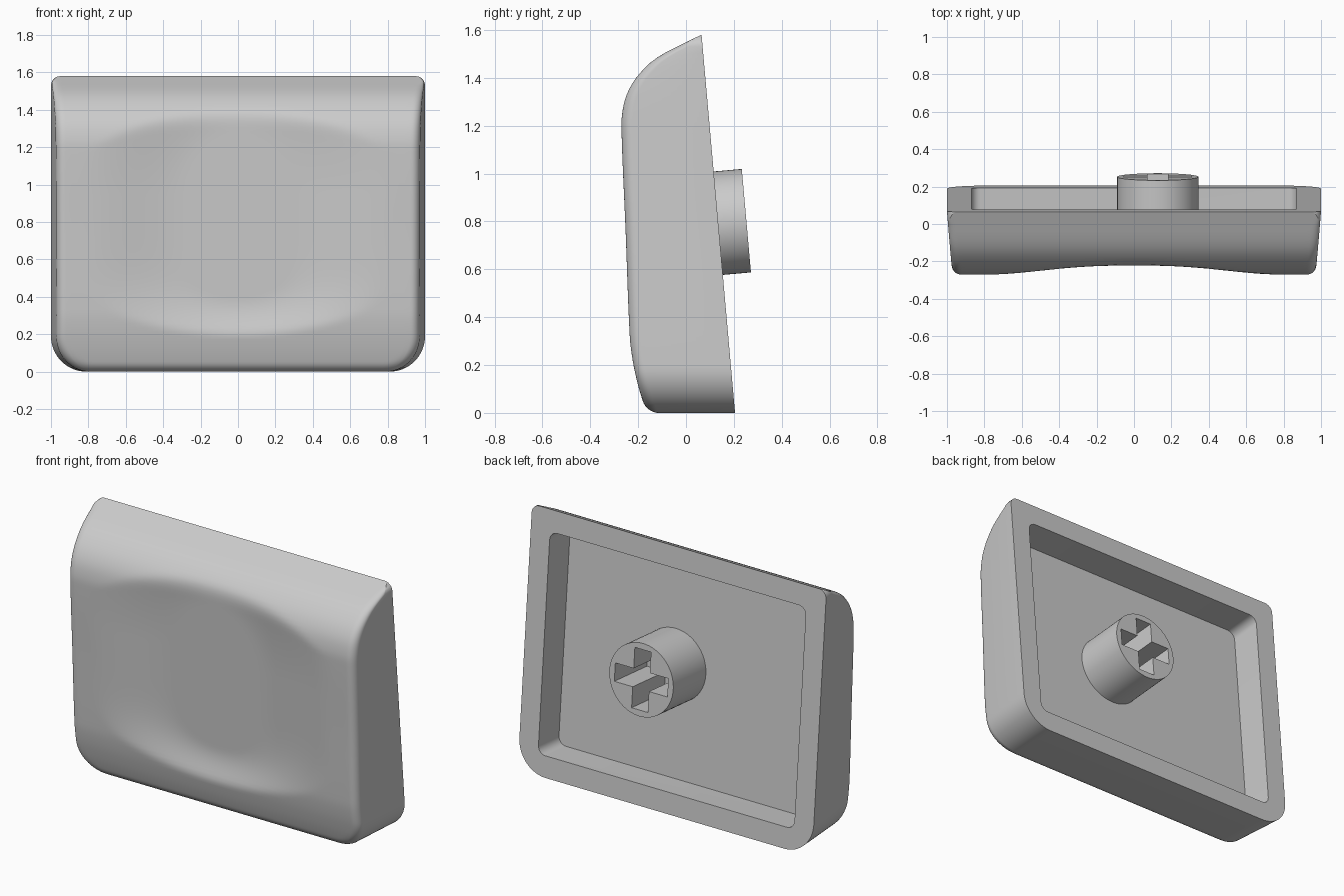
import bpy, bmesh, math
from mathutils import Matrix, Vector

if "Cube" in bpy.data.objects:
    bpy.data.objects.remove(bpy.data.objects["Cube"])

TOP, R_LOW, R_TOP = 1.58, 0.19, 0.05
PROFILE = [(0, -.162), (.06, -.184), (.13, -.204), (.22, -.223), (.32, -.235), (.75, -.252),
           (1.2, -.27), (1.27, -.264), (1.33, -.248), (1.39, -.216), (1.44, -.174),
           (1.475, -.135), (1.51, -.079), (1.545, -.008), (1.58, .063)]  # (z, y) of the front

grey = bpy.data.materials.new("grey_plastic")
grey.diffuse_color = (.6, .6, .6, 1)
grey.use_nodes = True
grey.node_tree.nodes["Principled BSDF"].inputs["Base Color"].default_value = grey.diffuse_color


def slope(i):
    a, b = PROFILE[max(i - 1, 0)], PROFILE[min(i + 1, len(PROFILE) - 1)]
    return (b[1] - a[1]) / (b[0] - a[0])


def front(z):
    """Smoothly interpolated front profile."""
    i = max(k for k in range(len(PROFILE) - 1) if PROFILE[k][0] <= z or k == 0)
    (z0, y0), (z1, y1) = PROFILE[i], PROFILE[i + 1]
    h = z1 - z0
    t = (z - z0) / h
    return (y0 * (1 + 2 * t) * (1 - t) ** 2 + slope(i) * h * t * (1 - t) ** 2
            + y1 * t * t * (3 - 2 * t) - slope(i + 1) * h * t * t * (1 - t))


def back(z):
    return .205 - .0886 * z


def half_width(z):
    for r, d in ((R_LOW, z), (R_TOP, TOP - z)):
        if d < r:
            return 1 - r + math.sqrt(max(r * r - (r - d) ** 2, 0))
    return 1


def surface(x, z):
    """Front depth: profile, finger dish and rounded side and bottom edges."""
    y = front(z)
    dz = .83 * (max(0, .75 - z) / .6) ** 2 + max(0, z - .95) * .9
    t = min(max((math.hypot(x, dz) - .3) / .55, 0), 1)
    s = 1 - t * t * (3 - 2 * t)
    if s > 0:
        floor = -.2235 - .0389 * z + .053 * s
        k = .04 * s  # soft blend between dish and profile
        h = max(k - abs(y - floor), 0)
        y = max(y, floor) + (h * h / (4 * k) if k > 1e-6 else 0)
    qx, qz = abs(x) - (1 - R_LOW), R_LOW - z
    edge = R_LOW - math.hypot(qx, qz) if qx > 0 and qz > 0 else min(1 - abs(x), z)
    r = min(.045, .4 * (back(z) - front(z)))
    e = min(max(edge, 0), r)
    return y + r - math.sqrt(max(r * r - (r - e) ** 2, 0))


def new_object(name, bm, matrix=None):
    bmesh.ops.recalc_face_normals(bm, faces=bm.faces)
    me = bpy.data.meshes.new(name)
    bm.to_mesh(me)
    bm.free()
    ob = bpy.data.objects.new(name, me)
    if matrix:
        ob.matrix_world = matrix
    me.materials.append(grey)
    bpy.context.collection.objects.link(ob)
    return ob


def cut(ob, cutter):
    mod = ob.modifiers.new("cut", 'BOOLEAN')
    mod.operation, mod.solver, mod.object = 'DIFFERENCE', 'EXACT', cutter
    bpy.context.view_layer.objects.active = ob
    bpy.ops.object.modifier_apply(modifier=mod.name)
    bpy.data.objects.remove(cutter)


def smooth(ob):
    bpy.ops.object.select_all(action='DESELECT')
    ob.select_set(True)
    bpy.context.view_layer.objects.active = ob
    bpy.ops.object.shade_smooth_by_angle(angle=math.radians(32))


def prism(outline, z0, z1):
    bm = bmesh.new()
    f = bm.faces.new([bm.verts.new((x, y, z0)) for x, y in outline])
    ext = bmesh.ops.extrude_face_region(bm, geom=[f])
    bmesh.ops.translate(bm, vec=(0, 0, z1 - z0),
                        verts=[v for v in ext['geom'] if isinstance(v, bmesh.types.BMVert)])
    return bm


# cap shell: sculpted front grid, walls and flat back
half_pi = math.pi / 2
rows = [R_LOW * (1 - math.cos(half_pi * i / 16)) for i in range(16)]
rows += [R_LOW + (TOP - R_TOP - R_LOW) * i / 60 for i in range(60)]
rows += [TOP - R_TOP * (1 - math.sin(half_pi * i / 6)) for i in range(7)]
side = [1 - .05 * (1 - math.cos(half_pi * i / 7)) for i in range(8)]
cols = [-c for c in side] + [-.95 + 1.9 * i / 60 for i in range(1, 60)] + side[::-1]
bm = bmesh.new()
grid = []
for z in rows:
    line = []
    for c in cols:
        x = c * half_width(z)
        y = surface(x, z)
        line.append(bm.verts.new((x * (1 - .08 * (back(z) - y)), y, z)))
    grid.append(line)
for a, b in zip(grid, grid[1:]):
    for i in range(len(cols) - 1):
        bm.faces.new((a[i], a[i + 1], b[i + 1], b[i]))
n, m = len(rows), len(cols)
loop = [(0, i) for i in range(m)] + [(j, m - 1) for j in range(1, n)]
loop += [(n - 1, i) for i in range(m - 2, -1, -1)] + [(j, 0) for j in range(n - 2, 0, -1)]
rim = [bm.verts.new((cols[i] * half_width(rows[j]), back(rows[j]), rows[j])) for j, i in loop]
for k in range(len(loop)):
    p, q = loop[k], loop[(k + 1) % len(loop)]
    bm.faces.new((grid[p[0]][p[1]], rim[k], rim[(k + 1) % len(loop)], grid[q[0]][q[1]]))
bm.faces.new(rim)
cap = new_object("cap_shell", bm)

# frame of the tilted back plane: local y runs up the plane, local z points out of it
up = Vector((0, -.0886, 1)).normalized()
out = Vector((0, 1, .0886)).normalized()
frame = Matrix(((-1, 0, 0, 0), (0, up.y, out.y, .205), (0, up.z, out.z, 0), (0, 0, 0, 1)))

# hollow in the back with rounded corners
DEPTH, r = .2, .05
hollow = []
for cx, cy, a0 in ((.82, 1.405, 0), (-.82, 1.405, 90), (-.82, .18, 180), (.82, .18, 270)):
    for i in range(7):
        a = math.radians(a0 + 15 * i)
        hollow.append((cx + r * math.cos(a), cy + r * math.sin(a)))
cut(cap, new_object("hollow_cutter", prism(hollow, -DEPTH, .1), frame))
smooth(cap)

# round stem with a cross-shaped socket
stem_frame = frame @ Matrix.Translation((-.127, .796, 0))
circle = [(.217 * math.cos(math.tau * i / 64), .217 * math.sin(math.tau * i / 64)) for i in range(64)]
stem = new_object("stem", prism(circle, -DEPTH - .01, .118), stem_frame)
w, h, L = .055, .055, .18
cross = [(L, -h), (L, h), (w, h), (w, L), (-w, L), (-w, h),
         (-L, h), (-L, -h), (-w, -h), (-w, -L), (w, -L), (w, -h)]
cut(stem, new_object("socket_cutter", prism(cross, -DEPTH, .2), stem_frame))
smooth(stem)
